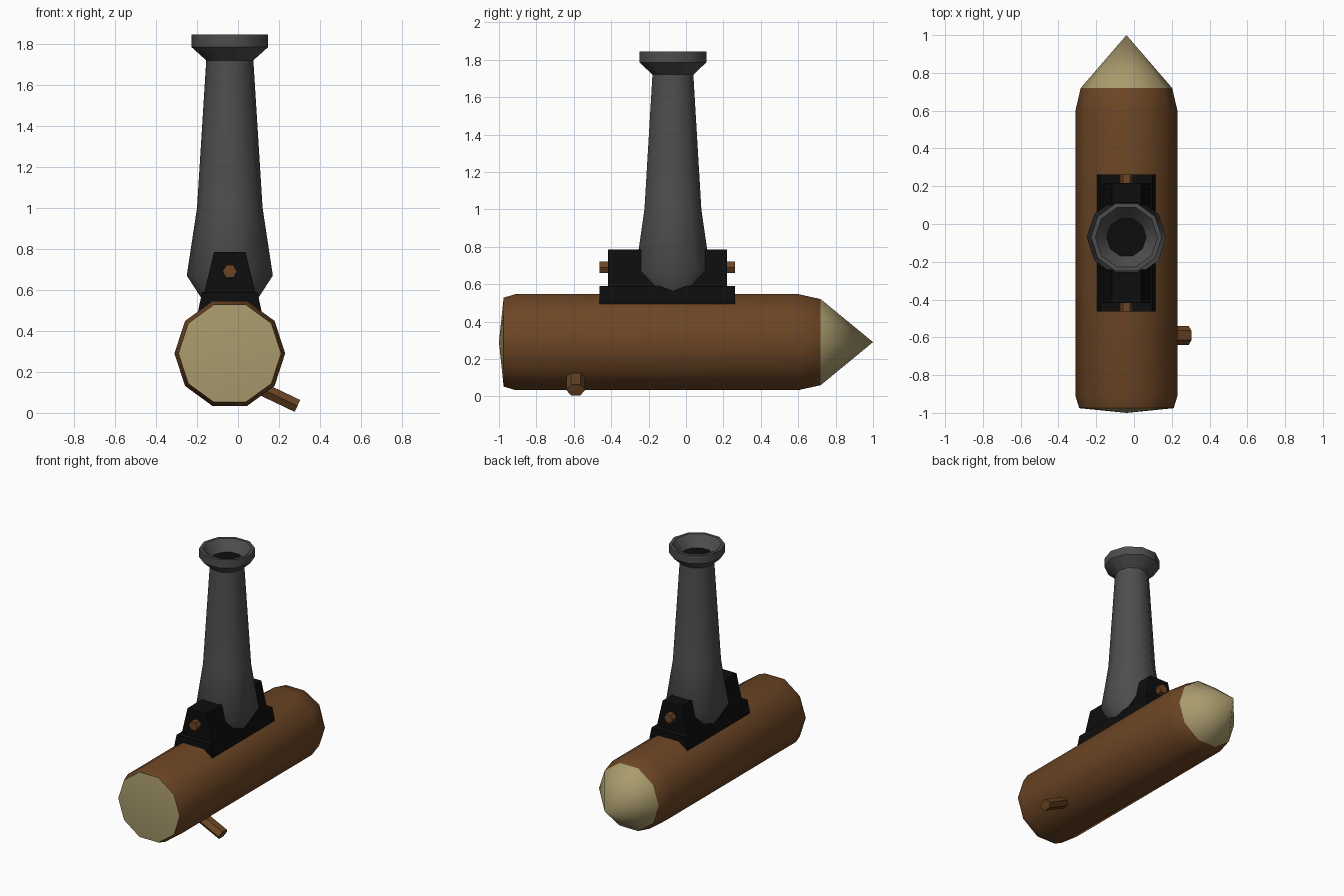
import bpy, bmesh, math
from mathutils import Matrix, Vector

cube = bpy.data.objects.get("Cube")
if cube:
    bpy.data.objects.remove(cube, do_unlink=True)

CX = -0.04      # centre line of the log and gun
GUN_Y = -0.07   # middle of the gun mount


def material(name, rgb):
    m = bpy.data.materials.new(name)
    m.use_nodes = True
    m.diffuse_color = (*rgb, 1)
    bsdf = next(n for n in m.node_tree.nodes if n.type == 'BSDF_PRINCIPLED')
    bsdf.inputs["Base Color"].default_value = (*rgb, 1)
    bsdf.inputs["Roughness"].default_value = 0.8
    return m


BARK = material("bark brown", (0.15, 0.06, 0.018))
WOOD = material("cut wood tan", (0.40, 0.33, 0.155))
IRON = material("iron grey", (0.075, 0.075, 0.075))
BLACK = material("black iron", (0.004, 0.004, 0.004))


def finish(name, bm, mats, smooth=None):
    bmesh.ops.recalc_face_normals(bm, faces=bm.faces)
    mesh = bpy.data.meshes.new(name)
    bm.to_mesh(mesh)
    bm.free()
    for m in mats:
        mesh.materials.append(m)
    ob = bpy.data.objects.new(name, mesh)
    bpy.context.collection.objects.link(ob)
    if smooth:
        bpy.ops.object.select_all(action='DESELECT')
        ob.select_set(True)
        bpy.context.view_layer.objects.active = ob
        bpy.ops.object.shade_smooth_by_angle(angle=math.radians(smooth))
    return ob


def lathe(name, profile, sides, matrix, mats, accent=(), smooth=None):
    """Spin (radius, height) points about local z; accent bands use material 1."""
    bm = bmesh.new()
    rings = []
    for r, h in profile:
        if r == 0:
            rings.append([bm.verts.new((0, 0, h))] * sides)
        else:
            rings.append([bm.verts.new((r * math.cos(a), r * math.sin(a), h))
                          for a in (2 * math.pi * i / sides for i in range(sides))])
    for k in range(len(rings) - 1):
        for i in range(sides):
            j = (i + 1) % sides
            quad = [rings[k][i], rings[k][j], rings[k + 1][j], rings[k + 1][i]]
            face = bm.faces.new(list(dict.fromkeys(quad)))
            face.material_index = int(k in accent)
    bmesh.ops.transform(bm, matrix=matrix, verts=bm.verts)
    return finish(name, bm, mats, smooth)


def tapered_block(name, y_half, bottom, top):
    """Block along y; bottom and top are (half width, z)."""
    bm = bmesh.new()
    bmesh.ops.create_cube(bm, size=2)
    for v in bm.verts:
        half, z = top if v.co.z > 0 else bottom
        v.co = (CX + v.co.x * half, GUN_Y - 0.03 + v.co.y * y_half, z)
    return finish(name, bm, [BLACK])


# Local z turned to point along +y
along_y = Matrix.Rotation(-math.pi / 2, 4, 'X')

# Log with a shallow cut front and a sharpened back
lathe("log", [(0, -1.0), (0.25, -0.975), (0.27, -0.91), (0.27, 0.6),
              (0.242, 0.72), (0, 1.0)],
      10, Matrix.Translation((CX, 0, 0.29)) @ along_y, [BARK, WOOD],
      accent=(0, 4), smooth=40)

# Branch stub low on the left side
direction = Vector((0.9, 0, -0.43)).normalized()
side = Vector((0, 1, 0))
across = direction.cross(side)
start = Vector((0.29, -0.59, 0.034)) - direction * 0.25
frame = Matrix((side, across * 0.74, direction)).transposed().to_4x4()
lathe("branch_stub", [(0, 0), (0.05, 0), (0.05, 0.25), (0, 0.25)],
      6, Matrix.Translation(start) @ frame, [BARK], smooth=40)

# Stepped gun mount
tapered_block("mount_base", 0.363, (0.155, 0.495), (0.135, 0.59))
tapered_block("mount_block", 0.318, (0.125, 0.585), (0.077, 0.785))

# Pivot rod through the mount
lathe("pivot_rod", [(0, -0.363), (0.035, -0.363), (0.035, 0.363), (0, 0.363)],
      6, Matrix.Translation((CX, GUN_Y - 0.03, 0.69)) @ along_y, [BARK])

# Upright barrel with flared muzzle and dark bore
lathe("gun_barrel", [(0, 0.50), (0.10, 0.50), (0.21, 0.67), (0.16, 1.0),
                     (0.115, 1.72), (0.1875, 1.785), (0.1875, 1.845),
                     (0.165, 1.845), (0.105, 1.77), (0, 1.765)],
      10, Matrix.Translation((CX, GUN_Y, 0)), [IRON, BLACK],
      accent=(8,), smooth=40)
